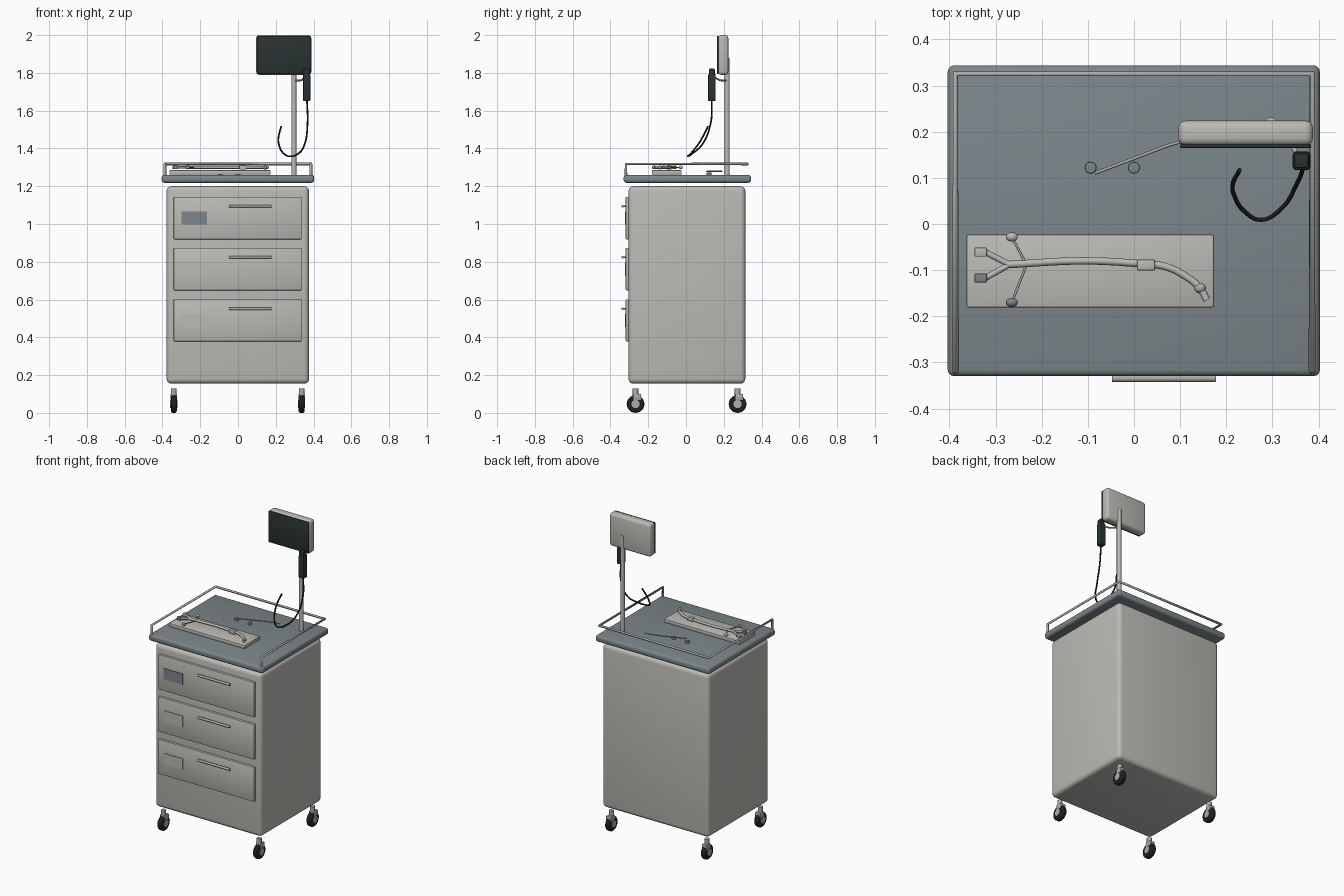
import bpy, bmesh, math
from mathutils import Vector

if "Cube" in bpy.data.objects:
    bpy.data.objects.remove(bpy.data.objects["Cube"])


def material(name, rgb):
    m = bpy.data.materials.new(name)
    m.diffuse_color = (*rgb, 1)
    m.use_nodes = True
    m.node_tree.nodes["Principled BSDF"].inputs["Base Color"].default_value = m.diffuse_color
    return m


LIGHT = material("light grey", (0.50, 0.495, 0.465))
METAL = material("metal grey", (0.42, 0.42, 0.40))
SLATE = material("slate", (0.20, 0.24, 0.255))
DARK = material("dark plastic", (0.022, 0.032, 0.032))
BLACK = material("black rubber", (0.012, 0.014, 0.014))


def finish(name, bm, mat):
    me = bpy.data.meshes.new(name)
    bmesh.ops.recalc_face_normals(bm, faces=bm.faces[:])
    bm.to_mesh(me)
    bm.free()
    ob = bpy.data.objects.new(name, me)
    bpy.context.collection.objects.link(ob)
    me.materials.append(mat)
    bpy.ops.object.select_all(action='DESELECT')
    ob.select_set(True)
    bpy.context.view_layer.objects.active = ob
    bpy.ops.object.shade_smooth_by_angle(angle=math.radians(35))
    return ob


def box(name, x, y, z, mat, bevel=0, segments=3):
    """Box from (min, max) ranges with rounded edges."""
    bm = bmesh.new()
    bmesh.ops.create_cube(bm, size=1)
    for v in bm.verts:
        v.co = [(r[0] + r[1]) / 2 + c * (r[1] - r[0]) for c, r in zip(v.co, (x, y, z))]
    if bevel:
        bmesh.ops.bevel(bm, geom=bm.edges[:], offset=bevel, segments=segments,
                        profile=0.5, affect='EDGES')
    return finish(name, bm, mat)


def rod(name, a, b, r, mat, sides=16, bevel=0):
    """Cylinder between two points, optionally with rounded rims."""
    a, b = Vector(a), Vector(b)
    bm = bmesh.new()
    bmesh.ops.create_cone(bm, cap_ends=True, segments=sides, radius1=r, radius2=r,
                          depth=(b - a).length)
    if bevel:
        rims = [e for e in bm.edges if abs(e.verts[0].co.z - e.verts[1].co.z) < 1e-6]
        bmesh.ops.bevel(bm, geom=rims, offset=bevel, segments=3, profile=0.5, affect='EDGES')
    ob = finish(name, bm, mat)
    ob.location = (a + b) / 2
    ob.rotation_euler = (b - a).to_track_quat('Z', 'Y').to_euler()
    return ob


def tube(name, pts, r, mat, smooth=True):
    """Round tube along a path."""
    cu = bpy.data.curves.new(name, 'CURVE')
    cu.dimensions = '3D'
    cu.bevel_depth, cu.bevel_resolution = r, 2
    cu.resolution_u = 6
    cu.use_fill_caps = True
    if smooth:
        sp = cu.splines.new('BEZIER')
        sp.bezier_points.add(len(pts) - 1)
        for p, co in zip(sp.bezier_points, pts):
            p.co = co
            p.handle_left_type = p.handle_right_type = 'AUTO'
    else:
        sp = cu.splines.new('POLY')
        sp.points.add(len(pts) - 1)
        for p, co in zip(sp.points, pts):
            p.co = (*co, 1)
    sp.use_smooth = True
    cu.materials.append(mat)
    ob = bpy.data.objects.new(name, cu)
    bpy.context.collection.objects.link(ob)
    return ob


def ball(name, loc, scale, mat):
    bm = bmesh.new()
    bmesh.ops.create_uvsphere(bm, u_segments=16, v_segments=10, radius=1)
    for v in bm.verts:
        v.co = [l + c * s for l, c, s in zip(loc, v.co, scale)]
    return finish(name, bm, mat)


# Cabinet and worktop
box("cabinet_body", (-0.378, 0.376), (-0.304, 0.314), (0.155, 1.20), LIGHT, 0.025, 4)
box("worktop", (-0.404, 0.403), (-0.33, 0.344), (1.218, 1.26), SLATE, 0.014, 3)

# Drawers with pull bars and label plates
for i, (z0, z1) in enumerate(((0.919, 1.144), (0.649, 0.874), (0.379, 0.601))):
    box("drawer_front", (-0.341, 0.337), (-0.319, -0.30), (z0, z1), LIGHT, 0.005, 2)
    zh = z1 - 0.05
    rod("drawer_pull", (-0.048, -0.335, zh), (0.178, -0.335, zh), 0.0075, METAL, 12, 0.002)
    for x in (-0.02, 0.15):
        rod("pull_post", (x, -0.335, zh), (x, -0.315, zh), 0.004, METAL, 8)
    box("label_plate", (-0.30, -0.165), (-0.323, -0.317), (z1 - 0.147, z1 - 0.078),
        LIGHT if i else SLATE)

# Guard rail round three sides, held by the two front posts
tube("guard_rail", [(-0.387, -0.318, 1.255), (-0.387, -0.318, 1.318), (-0.387, 0.326, 1.318),
                    (0.386, 0.326, 1.318), (0.386, -0.318, 1.318), (0.386, -0.318, 1.255)],
     0.0075, METAL, smooth=False)

# Casters
for x in (-0.34, 0.337):
    for y in (-0.267, 0.273):
        rod("caster_stem", (x, y, 0.085), (x, y, 0.13), 0.015, METAL)
        box("caster_fork", (x - 0.018, x + 0.018), (y - 0.012, y + 0.03), (0.068, 0.1),
            METAL, 0.004, 2)
        rod("caster_wheel", (x - 0.016, y, 0.047), (x + 0.016, y, 0.047), 0.047, BLACK, 24, 0.01)
        rod("caster_hub", (x - 0.019, y, 0.047), (x + 0.019, y, 0.047), 0.022, METAL)

# Pole and monitor
rod("monitor_pole", (0.296, 0.218, 1.25), (0.296, 0.218, 1.88), 0.0135, LIGHT)
box("monitor_shell", (0.096, 0.388), (0.170, 0.224), (1.79, 2.0), LIGHT, 0.016, 3)
box("monitor_screen", (0.1, 0.384), (0.1645, 0.173), (1.795, 1.995), DARK, 0.003, 2)

# Hand unit on a bracket, with hanging cable
box("hand_unit", (0.344, 0.383), (0.117, 0.157), (1.65, 1.795), DARK, 0.007, 2)
box("hand_unit_cap", (0.348, 0.379), (0.121, 0.153), (1.785, 1.822), DARK, 0.005, 2)
tube("hand_unit_bracket", [(0.296, 0.22, 1.76), (0.335, 0.18, 1.762), (0.358, 0.145, 1.78)],
     0.005, METAL)
tube("cable", [(0.365, 0.137, 1.66), (0.368, 0.13, 1.53), (0.352, 0.085, 1.42),
               (0.318, 0.032, 1.372), (0.275, 0.009, 1.358), (0.24, 0.027, 1.375),
               (0.217, 0.063, 1.42), (0.214, 0.085, 1.455), (0.229, 0.117, 1.518)],
     0.0048, BLACK)

# Instrument tray
box("tray", (-0.363, 0.173), (-0.181, -0.023), (1.262, 1.285), LIGHT, 0.004, 2)

# Forked tube lying on the tray
Z = 1.30
tube("main_tube", [(-0.274, -0.088, Z), (-0.107, -0.08, Z), (0.012, -0.086, Z),
                   (0.067, -0.092, Z), (0.11, -0.112, Z), (0.143, -0.139, Z),
                   (0.158, -0.165, Z)], 0.008, LIGHT)
box("tube_collar", (0.006, 0.046), (-0.101, -0.077), (Z - 0.012, Z + 0.012), LIGHT, 0.004, 2)
ball("tube_cuff", (0.143, -0.139, Z), (0.013, 0.011, 0.011), METAL)
for y, mat in ((-0.061, LIGHT), (-0.117, SLATE)):
    tube("branch_tube", [(-0.27, -0.088, Z), (-0.322, y, Z)], 0.0065, LIGHT, smooth=False)
    box("branch_connector", (-0.346, -0.319), (y - 0.01, y + 0.01), (Z - 0.01, Z + 0.01),
        mat, 0.003, 2)
for y, mat in ((-0.028, LIGHT), (-0.17, SLATE)):
    tube("pilot_line", [(-0.233, -0.088, Z), (-0.265, y, Z)], 0.0028, METAL, smooth=False)
    ball("pilot_balloon", (-0.265, y, Z), (0.013, 0.01, 0.01), mat)

# Guide rod and two small pads on the worktop
tube("guide_rod", [(-0.085, 0.11, 1.279), (0.0, 0.142, 1.279), (0.1, 0.178, 1.279),
                   (0.16, 0.19, 1.279)], 0.0035, METAL)
for x in (-0.094, 0.0):
    rod("worktop_pad", (x, 0.122, 1.255), (x, 0.122, 1.272), 0.0125, SLATE, 16, 0.002)
